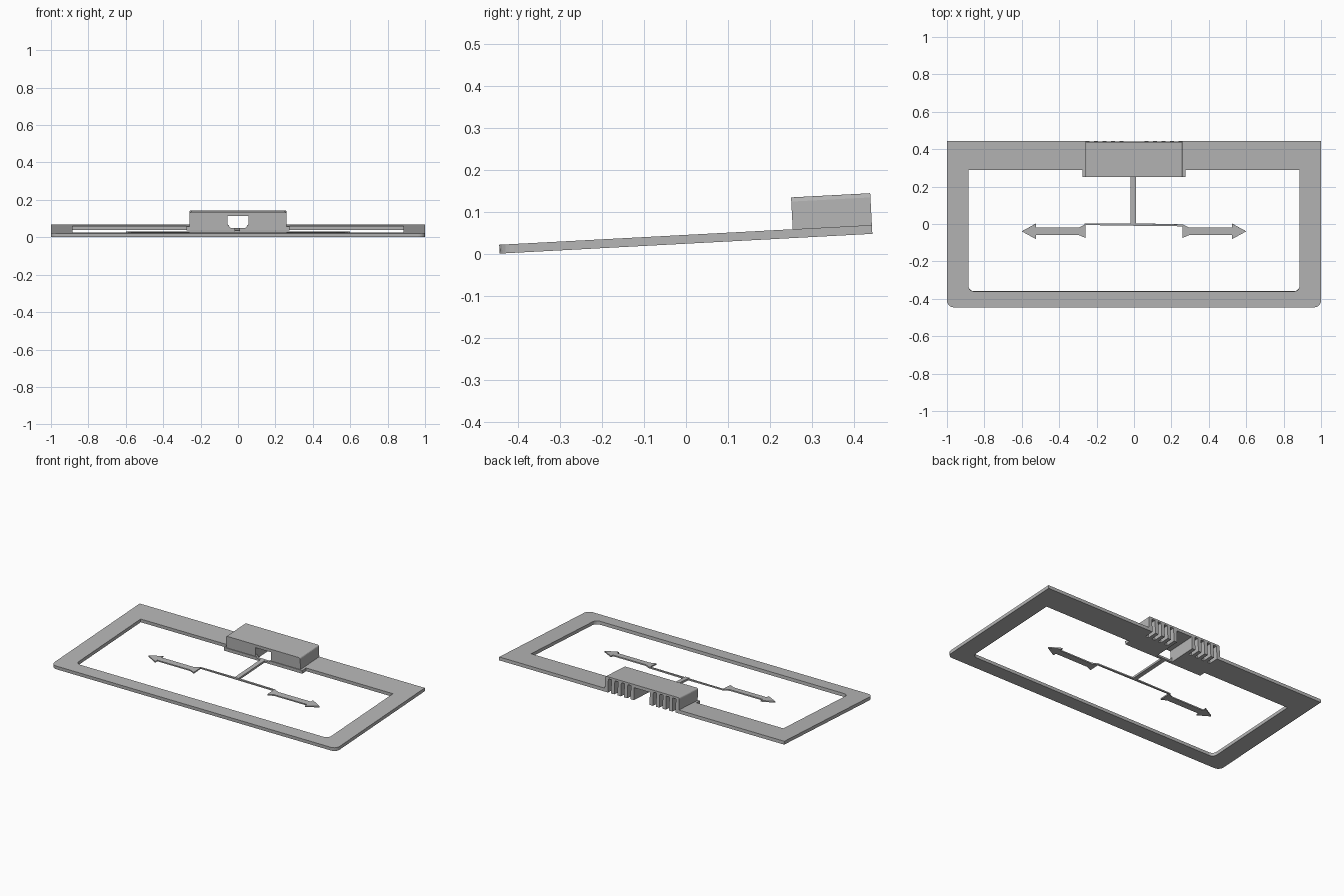
import bpy, bmesh, math
from mathutils import Matrix

if "Cube" in bpy.data.objects:
    bpy.data.objects.remove(bpy.data.objects["Cube"], do_unlink=True)

grey = bpy.data.materials.new("plain_grey")
grey.use_nodes = True
grey.diffuse_color = (0.47, 0.47, 0.47, 1)
grey.node_tree.nodes["Principled BSDF"].inputs["Base Color"].default_value = (0.47, 0.47, 0.47, 1)

THICK = 0.021      # frame thickness
BACK = 0.445       # back edge
FRONT = 0.256      # housing front
TOP = 0.097        # housing roof
TILT = Matrix.Translation((0, 0, 0.024)) @ Matrix.Rotation(math.radians(3.03), 4, "X")


def prism(name, points, lo, hi, axis="z"):
    """Extrude a closed 2D outline along an axis: z uses (x, y), y uses (x, z), x uses (y, z)."""
    place = {"z": lambda a, b, t: (a, b, t),
             "y": lambda a, b, t: (a, t, b),
             "x": lambda a, b, t: (t, a, b)}[axis]
    bm = bmesh.new()
    face = bm.faces.new([bm.verts.new(place(a, b, lo)) for a, b in points])
    new = bmesh.ops.extrude_face_region(bm, geom=[face])["geom"]
    shift = [hi - lo if c == axis else 0 for c in "xyz"]
    bmesh.ops.translate(bm, vec=shift, verts=[v for v in new if isinstance(v, bmesh.types.BMVert)])
    bmesh.ops.recalc_face_normals(bm, faces=bm.faces)
    mesh = bpy.data.meshes.new(name)
    bm.to_mesh(mesh)
    bm.free()
    mesh.materials.append(grey)
    obj = bpy.data.objects.new(name, mesh)
    bpy.context.collection.objects.link(obj)
    return obj


def rect(a0, a1, b0, b1):
    return [(a0, b0), (a1, b0), (a1, b1), (a0, b1)]


def arc(cx, cy, r, start, steps=5):
    """Quarter circle, counter-clockwise from the start angle in degrees."""
    angles = [math.radians(start + 90 * i / steps) for i in range(steps + 1)]
    return [(cx + r * math.cos(a), cy + r * math.sin(a)) for a in angles]


def round_front(x, y, r):
    """Two rounded corners at the front of an outline."""
    return arc(-x + r, y + r, r, 180) + arc(x - r, y + r, r, 270)


def cut(obj, cutter):
    cutter.hide_render = True
    mod = obj.modifiers.new("cut", "BOOLEAN")
    mod.operation, mod.solver, mod.object = "DIFFERENCE", "EXACT", cutter
    bpy.context.view_layer.update()
    graph = bpy.context.evaluated_depsgraph_get()
    mesh = bpy.data.meshes.new_from_object(obj.evaluated_get(graph))
    obj.modifiers.clear()
    obj.data = mesh


# Flat frame with a window and a tab under the housing
frame = prism("frame", round_front(1, -BACK, 0.035) + [(1, BACK), (-1, BACK)], 0, THICK)
window = round_front(0.885, -0.36, 0.03) + [
    (0.885, 0.29), (0.275, 0.29), (0.275, 0.252), (-0.275, 0.252), (-0.275, 0.29), (-0.885, 0.29)]
cutters = [prism("window_cutter", window, -0.1, 0.1)]
cut(frame, cutters[0])

# Housing block with softened upper side edges
outline = [(-0.26, THICK), (0.26, THICK)] + arc(0.25, TOP - 0.01, 0.01, 0, 3) \
    + arc(-0.25, TOP - 0.01, 0.01, 90, 3)
housing = prism("housing", outline, FRONT, BACK, "y")

# Central passage, open below behind a narrow front sill
passage = [(-0.04, 0.0125), (0.04, 0.0125), (0.055, 0.03), (0.055, 0.0775),
           (-0.055, 0.0775), (-0.055, 0.03)]
shared = [prism("passage_cutter", passage, 0.2, 0.6, "y"),
          prism("floor_cutter", rect(-0.055, 0.055, -0.1, 0.06), 0.268, 0.6, "y")]

# Slots between five fins on each side of the passage
PITCH, SLOT = 0.0455, 0.022
slot_profile = [(0.6, -0.1), (0.6, 0.085)] + arc(0.405, 0.065, 0.02, 90) + [(0.385, -0.1)]
for side in (-1, 1):
    for i in range(4):
        x = side * (0.055 + 0.0235 + i * PITCH + SLOT / 2)
        shared.append(prism("slot_cutter", slot_profile, x - SLOT / 2, x + SLOT / 2, "x"))
for cutter in shared:
    cut(frame, cutter)
    cut(housing, cutter)
for cutter in cutters + shared:
    bpy.data.objects.remove(cutter, do_unlink=True)

# Stem and crossbar reaching into the window
parts = [frame, housing,
         prism("stem", rect(-0.018, 0.01, -0.008, 0.262), 0.0, 0.0125),
         prism("crossbar", [(-0.265, -0.005), (0, -0.009), (0.262, -0.012),
                            (0.262, -0.002), (0, 0.004), (-0.265, 0.002)], 0.0, 0.008)]

# Double arrows with a flared inner end
arrow = [(0.258, 0.0), (0.258, -0.075), (0.295, -0.059), (0.525, -0.059), (0.525, -0.08),
         (0.6, -0.039), (0.525, 0.002), (0.525, -0.019), (0.295, -0.019)]
for name, side in (("left_arrow", 1), ("right_arrow", -1)):
    parts.append(prism(name, [(side * x, y) for x, y in arrow], 0.0, 0.008))

# Tilt the whole assembly up towards the back
for obj in parts:
    obj.data.transform(TILT)
    obj.data.update()
